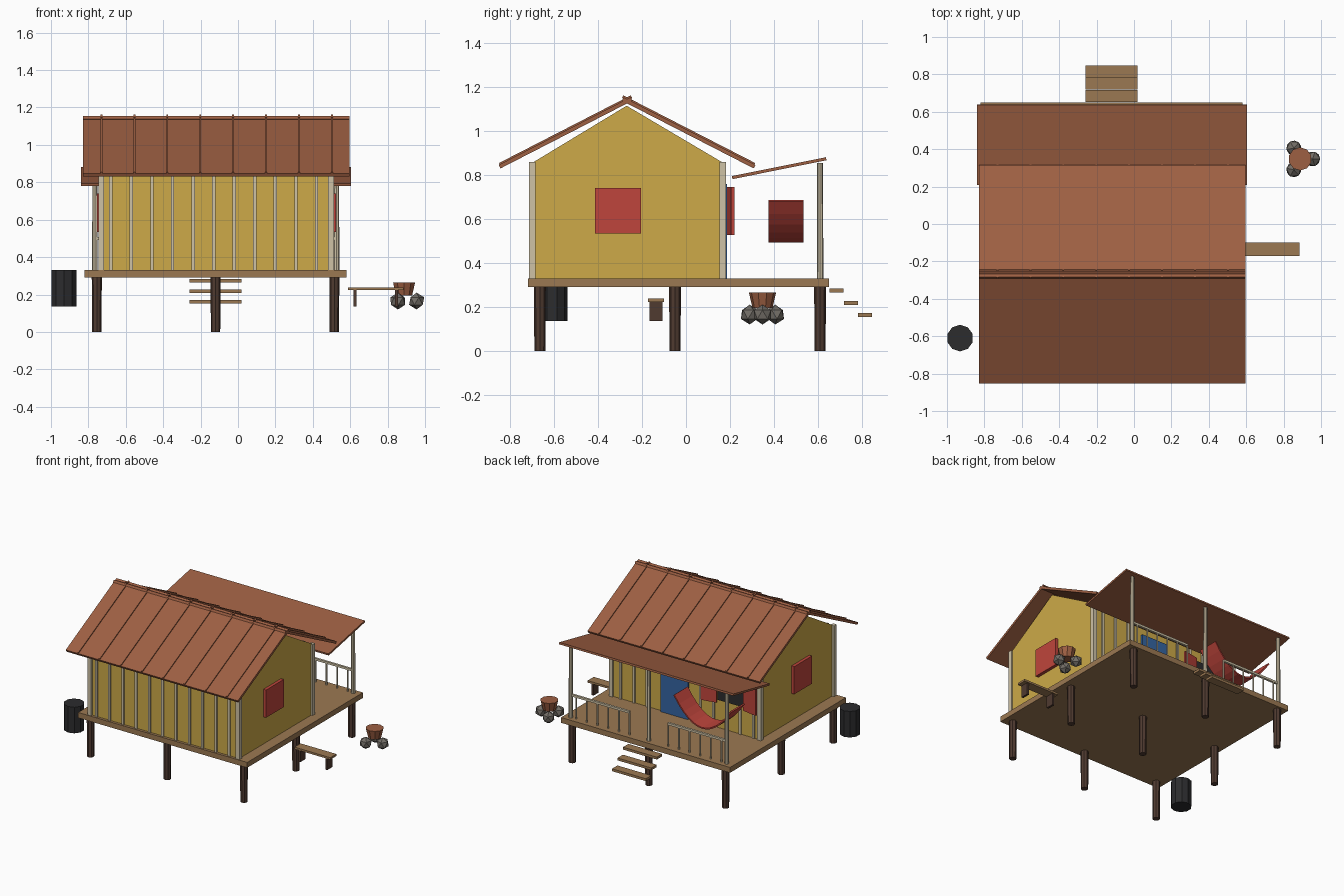
import bpy, bmesh, math
from mathutils import Vector

old = bpy.data.objects.get("Cube")
if old:
    bpy.data.objects.remove(old, do_unlink=True)


def material(name, r, g, b):
    m = bpy.data.materials.new(name)
    m.use_nodes = True
    m.diffuse_color = (r, g, b, 1)
    m.node_tree.nodes["Principled BSDF"].inputs["Base Color"].default_value = (r, g, b, 1)
    return m


YELLOW = material("yellow_paint", .61, .40, .065)
ROOF = material("rust_brown", .34, .115, .055)
WOOD = material("plank_wood", .33, .19, .085)
DARK = material("dark_timber", .08, .043, .03)
CREAM = material("cream_paint", .62, .54, .38)
RED = material("red_paint", .52, .06, .045)
BLUE = material("blue_paint", .035, .13, .36)
BLACK = material("charcoal", .025, .025, .027)
STONE = material("grey_stone", .17, .155, .135)


def finish(name, bm, mat):
    bmesh.ops.recalc_face_normals(bm, faces=bm.faces)
    me = bpy.data.meshes.new(name)
    bm.to_mesh(me)
    bm.free()
    me.materials.append(mat)
    ob = bpy.data.objects.new(name, me)
    bpy.context.collection.objects.link(ob)
    return ob


def box(name, mat, x, y, z):
    """Box from (min, max) ranges; the origin is its centre."""
    bm = bmesh.new()
    bmesh.ops.create_cube(bm, size=1)
    bmesh.ops.scale(bm, vec=[r[1] - r[0] for r in (x, y, z)], verts=bm.verts)
    ob = finish(name, bm, mat)
    ob.location = [(r[0] + r[1]) / 2 for r in (x, y, z)]
    return ob


def slab(name, mat, x, p, q, thick):
    """Sloped board spanning x, from p to q in the (y, z) plane."""
    d = Vector(q) - Vector(p)
    ob = box(name, mat, x, (-d.length / 2, d.length / 2), (-thick / 2, thick / 2))
    mid = (Vector(p) + Vector(q)) / 2
    ob.location = ((x[0] + x[1]) / 2, mid.x, mid.y)
    ob.rotation_euler.x = math.atan2(d.y, d.x)
    return ob


def pole(name, mat, x, y, z, r_low, r_top, sides=8):
    bm = bmesh.new()
    bmesh.ops.create_cone(bm, cap_ends=True, segments=sides, radius1=r_low,
                          radius2=r_top, depth=z[1] - z[0])
    ob = finish(name, bm, mat)
    ob.location = (x, y, (z[0] + z[1]) / 2)
    return ob


def extrude_profile(name, mat, points, axis, depth):
    """Closed profile pushed along an axis vector."""
    bm = bmesh.new()
    face = bm.faces.new([bm.verts.new(p) for p in points])
    new = bmesh.ops.extrude_face_region(bm, geom=[face])["geom"]
    bmesh.ops.translate(bm, vec=Vector(axis) * depth,
                        verts=[v for v in new if isinstance(v, bmesh.types.BMVert)])
    return finish(name, bm, mat)


MID = -.118          # centre line of the house
DECK = .33           # deck height

# Deck on stilts
box("deck", WOOD, (-.82, .58), (-.72, .65), (.29, DECK))
for x in (-.755, -.12, .515):
    for y in (-.665, -.05, .61):
        pole("stilt", DARK, x, y, (0, .29), .025, .027)

# House body with gables
profile = [(-.73, -.70, DECK), (-.73, .17, DECK), (-.73, .17, .855),
           (-.73, -.27, 1.115), (-.73, -.70, .855)]
extrude_profile("house_walls", YELLOW, profile, (1, 0, 0), 1.23)

# Corner posts and wall battens
for y in (-.70, .167):
    for x in (-.732, .497):
        box("corner_post", CREAM, (x - .015, x + .015), (y - .015, y + .015), (DECK, .86))
    for i in range(11):
        x = -.68 + .11 * i
        if y > 0 and -.16 < x < .1:
            continue
        box("wall_batten", CREAM, (x - .009, x + .009), (y - .01, y + .012), (DECK, .855))

# Main roof: two slopes with raised seams, crossing at the ridge
for side in (-1, 1):
    eave = (-.268 + side * .58, .838)
    ridge = (-.268 - side * .02, 1.146)
    slab("main_roof_slope", ROOF, (-.83, .595), eave, ridge, .018)
    for i in range(8):
        x = -.73 + .176 * i
        slab("roof_seam", ROOF, (x - .005, x + .005),
             (eave[0], eave[1] + .01), (ridge[0], ridge[1] + .01), .014)

# Porch roof and its posts
slab("porch_roof", ROOF, (-.84, .604), (.21, .788), (.638, .874), .014)
for x in (-.765, -.12, .527):
    pole("porch_post", CREAM, x, .61, (DECK, .855), .015, .0135)

# Railings either side of the steps
for x0, x1 in ((-.765, -.28), (.04, .527)):
    box("rail", CREAM, (x0, x1), (.602, .618), (.492, .508))
    for i in range(6):
        x = x0 + (x1 - x0) * (i + .5) / 5.5 if x0 < 0 else x1 - (x1 - x0) * (i + .5) / 5.5
        pole("baluster", CREAM, x, .61, (DECK, .495), .006, .006, 6)

# Steps
for i in range(3):
    y, z = .653 + .065 * i, .265 - .056 * i
    box("step", WOOD, (-.26, .02), (y, y + .064), (z, z + .018))

# Gable windows
for x in (-.753, .497):
    box("gable_window", RED, (x, x + .026), (-.415, -.205), (.533, .74))

# Door, porch window and open shutters
box("door", BLUE, (-.145, .08), (.165, .186), (DECK, .76))
box("porch_window", BLACK, (-.61, -.39), (.165, .186), (.545, .73))
for x, turn in ((-.67, -1), (-.33, 1)):
    shutter = box("shutter", RED, (x - .06, x + .06), (.195, .209), (.527, .745))
    shutter.rotation_euler.z = turn * .18

# Hammock: a sagging strip of cloth
bm = bmesh.new()
rows = []
for i in range(13):
    t = i / 6 - 1
    rows.append([bm.verts.new((-.51 + .24 * t, y, .492 + .188 * t * t)) for y in (.375, .535)])
for a, b in zip(rows, rows[1:]):
    bm.faces.new((a[0], b[0], b[1], a[1]))
hammock = finish("hammock", bm, RED)
hammock.modifiers.new("cloth", "SOLIDIFY").thickness = .01

# Bench
box("bench_seat", WOOD, (.588, .885), (-.172, -.10), (.223, .238))
for x in (.625, .848):
    box("bench_leg", DARK, (x - .008, x + .008), (-.167, -.107), (.135, .223))

# Fire pit: pot on three stones
pole("fire_pot", ROOF, .888, .348, (.195, .265), .045, .062, 10)
for i in range(3):
    a = math.tau * i / 3
    bm = bmesh.new()
    bmesh.ops.create_icosphere(bm, subdivisions=1, radius=.045)
    stone = finish("fire_stone", bm, STONE)
    stone.location = (.888 + .067 * math.cos(a), .348 + .067 * math.sin(a), .165)
    stone.rotation_euler.z = a

# Water barrel
pole("barrel", BLACK, -.93, -.61, (.135, .33), .071, .071, 10)
